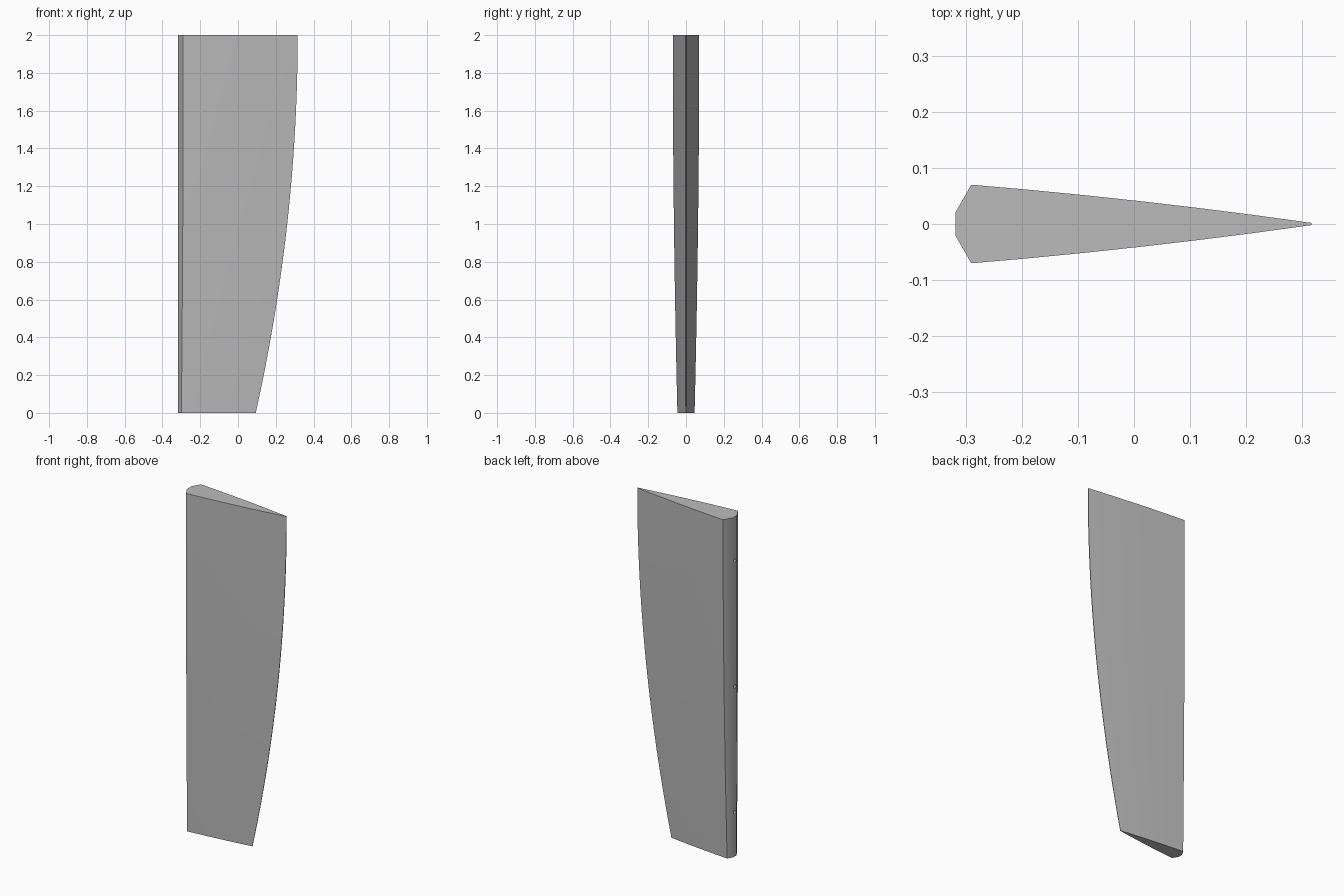
import bpy, bmesh, math
from mathutils import Matrix

cube = bpy.data.objects.get("Cube")
if cube:
    bpy.data.objects.remove(cube, do_unlink=True)

grey = bpy.data.materials.new("plain_grey")
grey.use_nodes = True
colour = (0.5, 0.5, 0.5, 1)
grey.diffuse_color = colour
grey.node_tree.nodes["Principled BSDF"].inputs["Base Color"].default_value = colour

HEIGHT, NOSE, TIP, ROWS = 2.0, -0.318, 0.316, 24
CHORD = TIP - NOSE


def add_object(name, bm):
    bmesh.ops.recalc_face_normals(bm, faces=bm.faces)
    mesh = bpy.data.meshes.new(name)
    bm.to_mesh(mesh)
    bm.free()
    mesh.materials.append(grey)
    obj = bpy.data.objects.new(name, mesh)
    bpy.context.collection.objects.link(obj)
    return obj


# Cross-section: blunt nose, chamfered shoulder, slightly bowed taper
half = [(0, 0.021), (0.028, 0.07)]
for i in range(1, 7):
    t = i / 6
    half.append((0.028 + t * (CHORD - 0.028),
                 0.07 * (1 - t) + 0.002 * t + 0.018 * t * (1 - t)))
section = half + [(x, -y) for x, y in reversed(half)]

# Blade: the section shrinks toward the bottom with a curved trailing edge
bm = bmesh.new()
rings = []
for r in range(ROWS + 1):
    z = HEIGHT * r / ROWS
    scale = 1 - 0.222 / CHORD * (1 - z / HEIGHT) ** 2
    rings.append([bm.verts.new((NOSE + x * scale, y * scale, z)) for x, y in section])
n = len(section)
for low, high in zip(rings, rings[1:]):
    for i in range(n):
        j = (i + 1) % n
        bm.faces.new((low[i], low[j], high[j], high[i]))
bm.faces.new(rings[0])
bm.faces.new(rings[-1])
blade = add_object("blade", bm)

# Three pin holes along the nose
bm = bmesh.new()
for z in (0.26, 1.0, 1.74):
    bmesh.ops.create_cone(bm, cap_ends=True, segments=16, radius1=0.01, radius2=0.01,
                          depth=0.2, matrix=Matrix.Translation((NOSE, 0, z))
                          @ Matrix.Rotation(math.pi / 2, 4, "Y"))
cutter = add_object("pin_hole_cutter", bm)
cutter.hide_render = True

bpy.context.view_layer.objects.active = blade
blade.select_set(True)
cut = blade.modifiers.new("pin_holes", "BOOLEAN")
cut.operation = "DIFFERENCE"
cut.solver = "EXACT"
cut.object = cutter
bpy.ops.object.modifier_apply(modifier=cut.name)
bpy.data.objects.remove(cutter, do_unlink=True)
bpy.ops.object.shade_smooth_by_angle(angle=math.radians(32))
